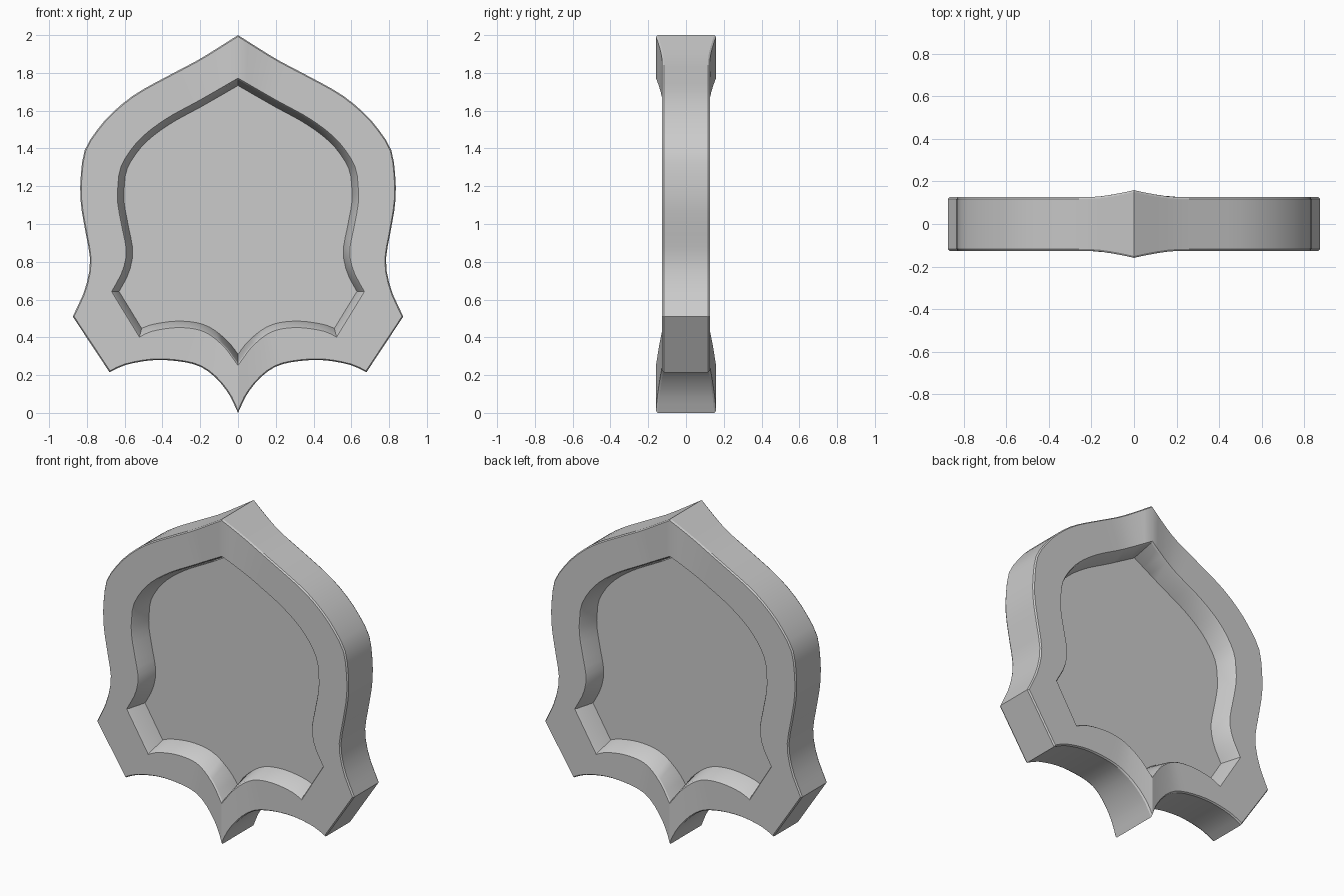
import bpy, bmesh, math
from mathutils import Vector

if "Cube" in bpy.data.objects:
    bpy.data.objects.remove(bpy.data.objects["Cube"])

# Half outlines (x, z), split at the sharp corners: side sweep, cut corner, lower arch
OUTER = [
    [(0, 2.0), (.2, 1.875), (.35, 1.795), (.54, 1.69), (.67, 1.585), (.755, 1.485), (.815, 1.38),
     (.835, 1.21), (.83, 1.09), (.805, .945), (.783, .80), (.81, .655), (.875, .51)],
    [(.875, .51), (.68, .215)],
    [(.68, .215), (.59, .255), (.43, .28), (.25, .262), (.145, .21), (.055, .11), (0, 0)],
]
INNER = [
    [(0, 1.765), (.2, 1.65), (.38, 1.55), (.52, 1.44), (.61, 1.31), (.63, 1.20), (.63, 1.105),
     (.605, .97), (.585, .855), (.605, .75), (.662, .642)],
    [(.662, .642), (.52, .41)],
    [(.52, .41), (.45, .44), (.31, .458), (.18, .437), (.075, .36), (0, .262)],
]
COUNTS = [30, 3, 18]


def resample(pts, n):
    """Smooth curve through pts, sampled at n equal steps."""
    p = [Vector(q) for q in pts]
    p = [2 * p[0] - p[1]] + p + [2 * p[-1] - p[-2]]
    dense = []
    for i in range(1, len(p) - 2):
        a, b, c, d = p[i - 1:i + 3]
        for k in range(12):
            t = k / 12
            dense.append(.5 * (2 * b + (c - a) * t + (2 * a - 5 * b + 4 * c - d) * t * t
                               + (3 * b - a - 3 * c + d) * t ** 3))
    dense.append(p[-2])
    dist = [0]
    for a, b in zip(dense, dense[1:]):
        dist.append(dist[-1] + (b - a).length)
    out, j = [], 0
    for k in range(n):
        s = dist[-1] * k / n
        while dist[j + 1] < s:
            j += 1
        out.append(dense[j].lerp(dense[j + 1], (s - dist[j]) / (dist[j + 1] - dist[j])))
    return out


def outline(segments):
    half = [q for seg, n in zip(segments, COUNTS) for q in resample(seg, n)]
    half.append(Vector(segments[-1][-1]))
    return half + [Vector((-q.x, q.y)) for q in reversed(half[1:-1])]


def inset(loop, d):
    """Move a clockwise loop inward by d with mitred corners."""
    out, n = [], len(loop)
    for i, q in enumerate(loop):
        e1 = (q - loop[i - 1]).normalized()
        e2 = (loop[(i + 1) % n] - q).normalized()
        n1, n2 = Vector((e1.y, -e1.x)), Vector((e2.y, -e2.x))
        out.append(q + (n1 + n2) * d / max(1 + n1.dot(n2), .5))
    return out


def flare(x):
    return .033 * max(0, 1 - abs(x) / .2) ** 1.4


def add_loop(bm, loop, y):
    sign = (y > 0) - (y < 0)
    return [bm.verts.new((q.x, y + sign * flare(q.x), q.y)) for q in loop]


def finish(bm, name):
    bmesh.ops.recalc_face_normals(bm, faces=bm.faces)
    me = bpy.data.meshes.new(name)
    bm.to_mesh(me)
    bm.free()
    ob = bpy.data.objects.new(name, me)
    bpy.context.collection.objects.link(ob)
    bpy.ops.object.select_all(action='DESELECT')
    ob.select_set(True)
    bpy.context.view_layer.objects.active = ob
    bpy.ops.object.shade_smooth_by_angle(angle=math.radians(25))
    return ob


outer, inner = outline(OUTER), outline(INNER)
waist = inset(inner, .028)
Y, B = .126, .009

# Thick rim: bevelled section swept round, inner walls sloping to the panel
bm = bmesh.new()
section = [(outer, -Y + B), (inset(outer, B * .7), -Y), (inset(inner, -B * .7), -Y), (inner, -Y + B),
           (waist, 0),
           (inner, Y - B), (inset(inner, -B * .7), Y), (inset(outer, B * .7), Y), (outer, Y - B)]
rings = [add_loop(bm, l, y) for l, y in section]
for r, s in zip(rings, rings[1:] + rings[:1]):
    for i in range(len(r)):
        j = (i + 1) % len(r)
        bm.faces.new((r[i], r[j], s[j], s[i]))
finish(bm, "shield_rim")

# Thin flat panel closing the opening
bm = bmesh.new()
front = [bm.verts.new((q.x, -.004, q.y)) for q in waist]
back = [bm.verts.new((q.x, .004, q.y)) for q in waist]
bm.faces.new(front)
bm.faces.new(back[::-1])
for i in range(len(front)):
    bm.faces.new((front[i - 1], front[i], back[i], back[i - 1]))
finish(bm, "shield_panel")
